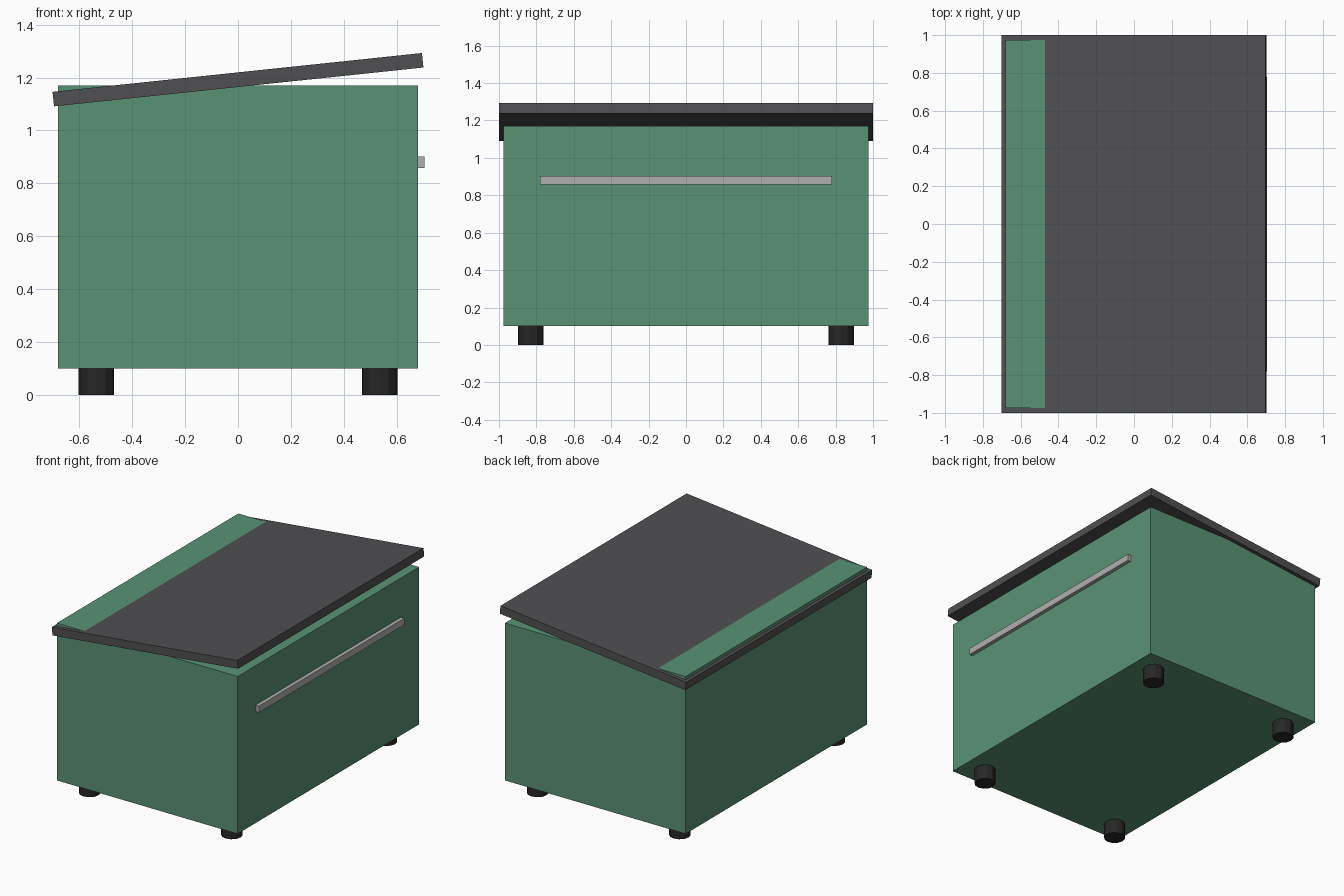
import bpy
import math

cube = bpy.data.objects.get("Cube")
if cube:
    bpy.data.objects.remove(cube, do_unlink=True)


def material(name, colour):
    mat = bpy.data.materials.new(name)
    mat.use_nodes = True
    mat.diffuse_color = (*colour, 1)
    mat.node_tree.nodes["Principled BSDF"].inputs["Base Color"].default_value = (*colour, 1)
    return mat


def finish(obj, name, mat):
    obj.name = name
    obj.data.materials.append(mat)
    return obj


def box(name, size, centre, mat, tilt=0):
    bpy.ops.mesh.primitive_cube_add(size=1, location=centre, rotation=(0, tilt, 0))
    obj = bpy.context.object
    obj.scale = size
    bpy.ops.object.transform_apply(location=False, rotation=False, scale=True)
    return finish(obj, name, mat)


green = material("green", (0.10, 0.29, 0.175))
charcoal = material("charcoal", (0.08, 0.08, 0.085))
black = material("black", (0.02, 0.02, 0.02))
silver = material("silver", (0.43, 0.43, 0.435))

# Storage body and the lid tilted open towards +x
box("body", (1.36, 1.95, 1.07), (0, 0, 0.635), green)
box("lid", (1.404, 2.0, 0.055), (0, 0, 1.192), charcoal, tilt=math.radians(-6))

# Long pull bar on the opening side
box("handle", (0.025, 1.56, 0.045), (0.6925, 0, 0.88), silver)

# Four round feet
for side, sx in (("left", 1), ("right", -1)):
    for end, sy in (("front", -1), ("back", 1)):
        bpy.ops.mesh.primitive_cylinder_add(
            vertices=12, radius=0.067, depth=0.1,
            location=(sx * 0.535, sy * 0.83, 0.05))
        finish(bpy.context.object, f"{end}_{side}_foot", black)
